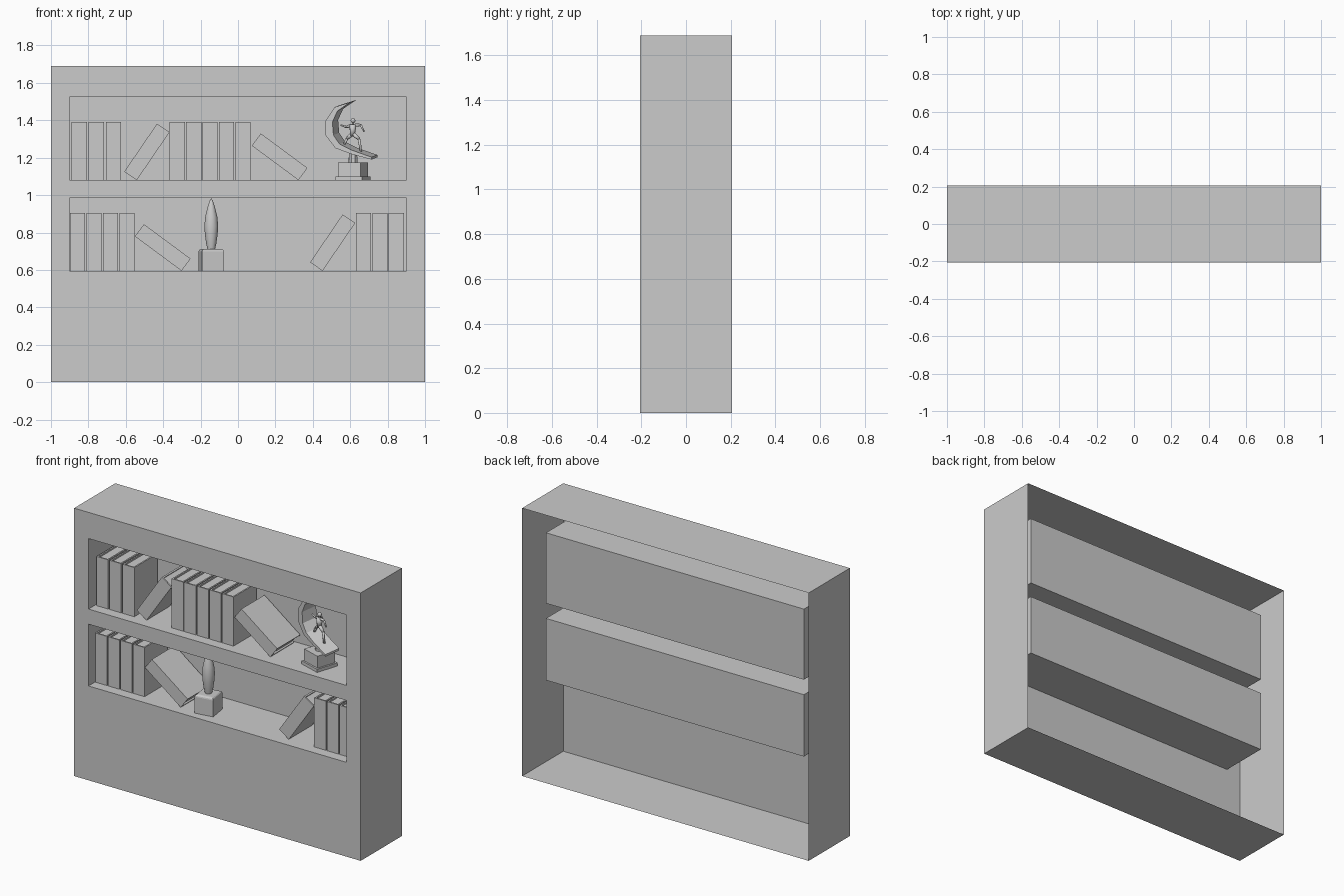
import bpy, bmesh
from math import radians, pi
from mathutils import Matrix, Vector

if "Cube" in bpy.data.objects:
    bpy.data.objects.remove(bpy.data.objects["Cube"])


def finish(name, bm, smooth=False):
    bmesh.ops.recalc_face_normals(bm, faces=bm.faces[:])
    me = bpy.data.meshes.new(name)
    bm.to_mesh(me)
    bm.free()
    if smooth:
        for p in me.polygons:
            p.use_smooth = True
    ob = bpy.data.objects.new(name, me)
    bpy.context.collection.objects.link(ob)
    return ob


def add_box(bm, lo, hi, frame=Matrix()):
    lo, hi = Vector(lo), Vector(hi)
    m = frame @ Matrix.Translation((lo + hi) / 2) @ Matrix.Diagonal((*(hi - lo), 1))
    bmesh.ops.create_cube(bm, size=1, matrix=m)


def add_limb(bm, a, b, r1, r2, frame, sides=8):
    a, b = Vector(a), Vector(b)
    rot = (b - a).to_track_quat('Z', 'Y').to_matrix().to_4x4()
    bmesh.ops.create_cone(bm, cap_ends=True, segments=sides, radius1=r1, radius2=r2,
                          depth=(b - a).length,
                          matrix=frame @ Matrix.Translation((a + b) / 2) @ rot)


# Cabinet shell: front panel grid, edges pulled back, two niches pushed in, back open
Y0, Y1, NICHE = -0.205, 0.205, 0.11
xs = [-1, -0.9, 0.9, 1]
zs = [0, 0.595, 0.985, 1.08, 1.525, 1.69]
bm = bmesh.new()
v = [[bm.verts.new((x, Y0, z)) for x in xs] for z in zs]
niches = []
for r in range(5):
    for c in range(3):
        f = bm.faces.new((v[r][c], v[r][c + 1], v[r + 1][c + 1], v[r + 1][c]))
        if c == 1 and r in (1, 3):
            niches.append(f)
rim = [e for e in bm.edges if e.is_boundary]
res = bmesh.ops.extrude_edge_only(bm, edges=rim)
for g in res['geom']:
    if isinstance(g, bmesh.types.BMVert):
        g.co.y = Y1
res = bmesh.ops.extrude_discrete_faces(bm, faces=niches)
for f in res['faces']:
    for w in f.verts:
        w.co.y = NICHE
bmesh.ops.remove_doubles(bm, verts=bm.verts[:], dist=0.0005)
finish("cabinet", bm)

# Books: two boards and a spine around a recessed page block
W, H, T = 0.081, 0.31, 0.009
BY0, BY1 = -0.14, 0.09


def book(name, x, z, tilt=0, right_pivot=False):
    """x, z is the bottom corner the book stands or leans on; tilt > 0 leans left."""
    m = Matrix.Translation((x, 0, z)) @ Matrix.Rotation(radians(-tilt), 4, 'Y')
    if right_pivot:
        m = m @ Matrix.Translation((-W, 0, 0))
    bm = bmesh.new()
    add_box(bm, (0, BY0, 0), (T, BY1, H), m)
    add_box(bm, (W - T, BY0, 0), (W, BY1, H), m)
    add_box(bm, (T, BY0, 0), (W - T, BY0 + T, H), m)
    add_box(bm, (T, BY0 + T, 0.01), (W - T, BY1 - 0.01, H - 0.01), m)
    finish(name, bm)


UP, LOW = 1.08, 0.595
for start, step, n, z in ((-0.889, 0.091, 3, UP), (-0.365, 0.0878, 5, UP),
                          (-0.898, 0.0878, 4, LOW), (0.63, 0.0878, 3, LOW)):
    for i in range(n):
        book("standing_book", start + i * step, z)
book("leaning_book", -0.541, UP, -34.3, True)
book("leaning_book", 0.323, UP, 53.5)
book("leaning_book", -0.302, LOW, 53.5)
book("leaning_book", 0.452, LOW, -34.3, True)

# Small ornament: turned block with a leaf-shaped body on top
m = Matrix.Translation((-0.143, -0.09, 0)) @ Matrix.Rotation(radians(9), 4, 'Z')
bm = bmesh.new()
add_box(bm, (-0.059, -0.059, LOW), (0.059, 0.059, 0.712), m)
top = [e for e in bm.edges if all(w.co.z > 0.7 for w in e.verts)]
bmesh.ops.bevel(bm, geom=top, offset=0.014, segments=3, profile=0.5, affect='EDGES')
finish("ornament_base", bm)

bm = bmesh.new()
profile = [(0.019, 0.705), (0.027, 0.74), (0.034, 0.79), (0.037, 0.835),
           (0.032, 0.885), (0.02, 0.935), (0.009, 0.968), (0, 0.985)]
pts = [bm.verts.new((r, 0, z)) for r, z in profile]
edges = [bm.edges.new(p) for p in zip(pts, pts[1:])]
bmesh.ops.spin(bm, geom=pts + edges, axis=(0, 0, 1), cent=(0, 0, 0),
               angle=2 * pi, steps=20)
bmesh.ops.remove_doubles(bm, verts=bm.verts[:], dist=0.0005)
bmesh.ops.transform(bm, matrix=Matrix.Translation((-0.143, -0.09, 0)), verts=bm.verts[:])
finish("ornament_leaf", bm, smooth=True)

# Trophy base, all trophy parts share one turned frame
TF = Matrix.Translation((0.615, -0.065, 0)) @ Matrix.Rotation(radians(-18), 4, 'Z')
bm = bmesh.new()
add_box(bm, (-0.074, -0.074, UP), (0.074, 0.074, 1.1), TF)
add_box(bm, (-0.063, -0.063, 1.1), (0.063, 0.063, 1.175), TF)
add_limb(bm, (0, 0, 1.17), (0, 0, 1.235), 0.026, 0.022, TF)
finish("trophy_base", bm)

# Trophy wave: crescent outline extruded in depth
outline = [(0.002, 1.497), (-0.088, 1.47), (-0.139, 1.396), (-0.139, 1.321),
           (-0.083, 1.251), (0.007, 1.219), (0.12, 1.19),
           (0.12, 1.203), (0.007, 1.241), (-0.06, 1.273), (-0.094, 1.321),
           (-0.1, 1.39), (-0.072, 1.449)]
bm = bmesh.new()
face = bm.faces.new([bm.verts.new((x, -0.05, z)) for x, z in outline])
res = bmesh.ops.extrude_face_region(bm, geom=[face], use_keep_orig=True)
for g in res['geom']:
    if isinstance(g, bmesh.types.BMVert):
        g.co.y = 0.05
        g.co.z += 0.012
bmesh.ops.transform(bm, matrix=TF, verts=bm.verts[:])
finish("trophy_wave", bm)

# Trophy figure: head, torso, arms and legs as tapered limbs
bm = bmesh.new()
bmesh.ops.create_uvsphere(bm, u_segments=12, v_segments=8, radius=0.013,
                          matrix=TF @ Matrix.Translation((0, 0, 1.398)))
for a, b, r1, r2 in (
        ((0, 0, 1.375), (0, 0, 1.392), 0.006, 0.006),
        ((-0.004, 0, 1.316), (0, 0, 1.378), 0.013, 0.02),
        ((-0.012, 0, 1.372), (-0.038, 0, 1.364), 0.009, 0.006),
        ((-0.038, 0, 1.364), (-0.07, 0, 1.375), 0.006, 0.004),
        ((0.012, 0, 1.374), (0.043, 0, 1.375), 0.009, 0.006),
        ((0.043, 0, 1.375), (0.063, 0, 1.34), 0.006, 0.004),
        ((-0.007, 0, 1.325), (-0.034, 0, 1.302), 0.012, 0.008),
        ((-0.034, 0, 1.302), (-0.05, 0, 1.27), 0.008, 0.006),
        ((0.003, 0, 1.325), (0.034, 0, 1.3), 0.012, 0.008),
        ((0.034, 0, 1.3), (0.045, 0, 1.232), 0.008, 0.006)):
    add_limb(bm, a, b, r1, r2, TF)
finish("trophy_figure", bm, smooth=True)
